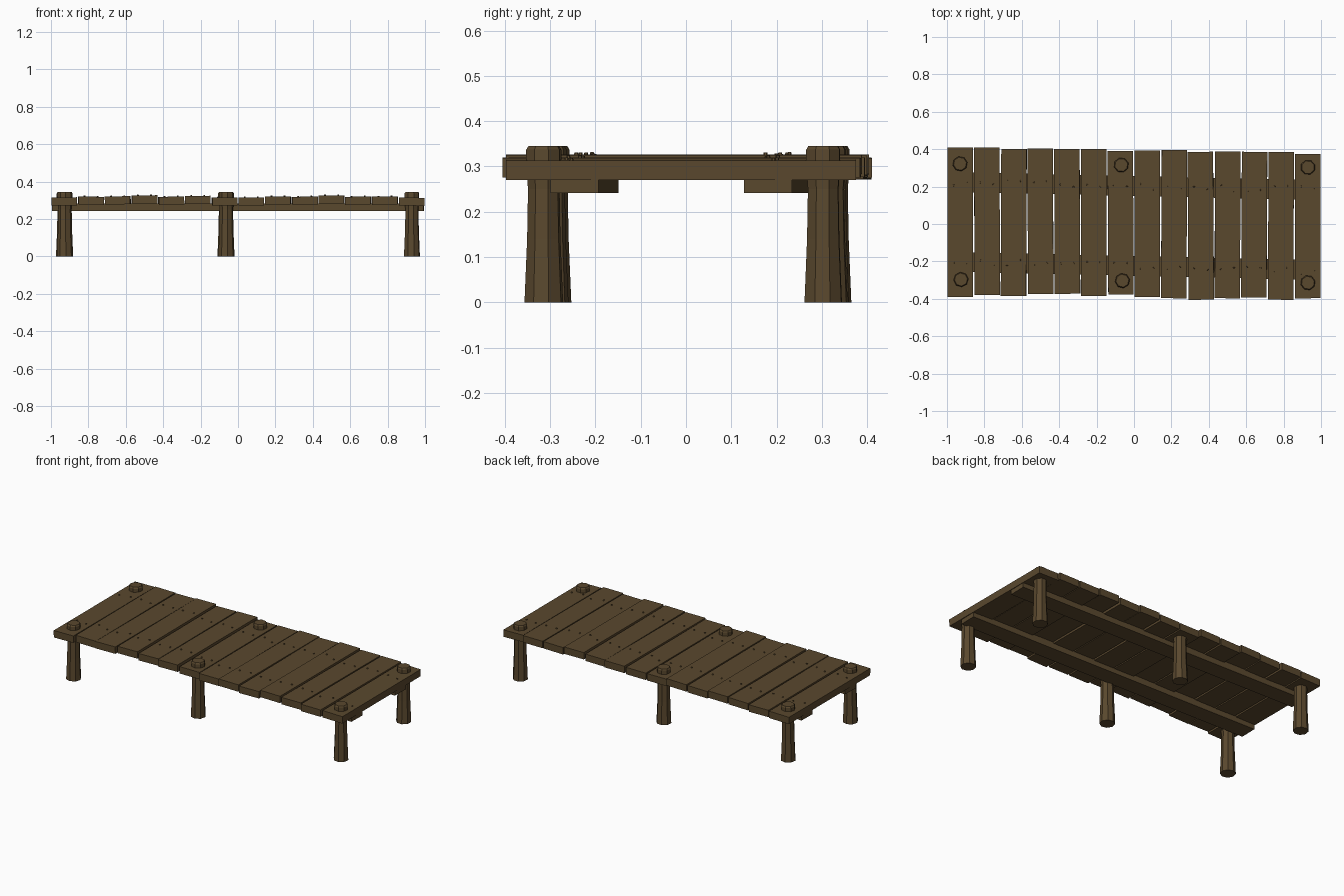
import bpy, bmesh, math, random
from mathutils import Matrix, Vector

if "Cube" in bpy.data.objects:
    bpy.data.objects.remove(bpy.data.objects["Cube"])

random.seed(4)

wood = bpy.data.materials.new("weathered brown wood")
wood.diffuse_color = (0.102, 0.065, 0.027, 1)
wood.use_nodes = True
wood.node_tree.nodes["Principled BSDF"].inputs["Base Color"].default_value = wood.diffuse_color


def finish(bm, name):
    bmesh.ops.recalc_face_normals(bm, faces=bm.faces)
    me = bpy.data.meshes.new(name)
    bm.to_mesh(me)
    bm.free()
    me.materials.append(wood)
    ob = bpy.data.objects.new(name, me)
    bpy.context.collection.objects.link(ob)
    return ob


def beam_y(x, side):
    # the two beams run slightly askew under the deck
    return (0.203 if side > 0 else -0.224) - 0.0225 * x


# deck planks: front end y, back end y, top height
planks = [(-.39, .41, .315), (-.38, .41, .319), (-.385, .402, .321), (-.375, .404, .326),
          (-.373, .40, .319), (-.385, .40, .323), (-.377, .39, .314), (-.39, .392, .315),
          (-.397, .395, .320), (-.405, .386, .319), (-.397, .388, .326), (-.392, .386, .319),
          (-.405, .385, .319), (-.397, .375, .314)]
pitch = 2.0 / len(planks)
nails = bmesh.new()
for i, (y0, y1, top) in enumerate(planks):
    x = -1 + pitch * (i + 0.5)
    end = i in (0, 13)
    yaw = random.uniform(-0.006, 0.006) * (0.4 if end else 1)
    roll = random.uniform(-0.02, 0.02)
    place = (Matrix.Translation((x, (y0 + y1) / 2, top - 0.0215))
             @ Matrix.Rotation(yaw, 4, 'Z') @ Matrix.Rotation(roll, 4, 'Y'))
    bm = bmesh.new()
    bmesh.ops.create_cube(bm, size=1, matrix=place @ Matrix.Diagonal((0.136, y1 - y0, 0.043, 1)))
    finish(bm, f"deck_plank_{i + 1}")

    # two nail heads over each beam
    for side in (-1, 1):
        for dx in (-0.035, 0.035):
            y = beam_y(x, side) + random.uniform(-0.02, 0.02) - (y0 + y1) / 2
            bmesh.ops.create_cone(nails, cap_ends=True, segments=6, radius1=0.005, radius2=0.004,
                                  depth=0.006,
                                  matrix=place @ Matrix.Translation((dx, y, 0.0235)))
finish(nails, "nail_heads")

# long support beams
for side, name in ((-1, "front_beam"), (1, "back_beam")):
    bm = bmesh.new()
    bmesh.ops.create_cube(bm, size=1, matrix=Matrix.Translation((0.0, beam_y(0, side), 0.2625))
                          @ Matrix.Rotation(-0.0225, 4, 'Z') @ Matrix.Diagonal((1.985, 0.106, 0.041, 1)))
    finish(bm, name)


# eight-sided posts, waisted, with a bevelled head above the deck
profile = [(0.044, 0), (0.038, 0.14), (0.036, 0.25), (0.040, 0.30), (0.040, 0.337), (0.035, 0.345)]


def post(name, px, py, turn, sides=8):
    bm = bmesh.new()
    rings = [[bm.verts.new((px + r * math.cos(turn + math.tau * k / sides),
                            py + r * math.sin(turn + math.tau * k / sides), z))
              for k in range(sides)] for r, z in profile]
    for a, b in zip(rings, rings[1:]):
        for k in range(sides):
            n = (k + 1) % sides
            bm.faces.new((a[k], a[n], b[n], b[k]))
    bm.faces.new(rings[0][::-1])
    bm.faces.new(rings[-1])
    finish(bm, name)


post("back_left_post", -0.93, 0.322, 0.2)
post("front_left_post", -0.925, -0.297, 0.1)
post("back_middle_post", -0.068, 0.315, 0.3)
post("front_middle_post", -0.062, -0.303, 0.15)
post("back_right_post", 0.93, 0.303, 0.35)
post("front_right_post", 0.93, -0.314, 0.25)
